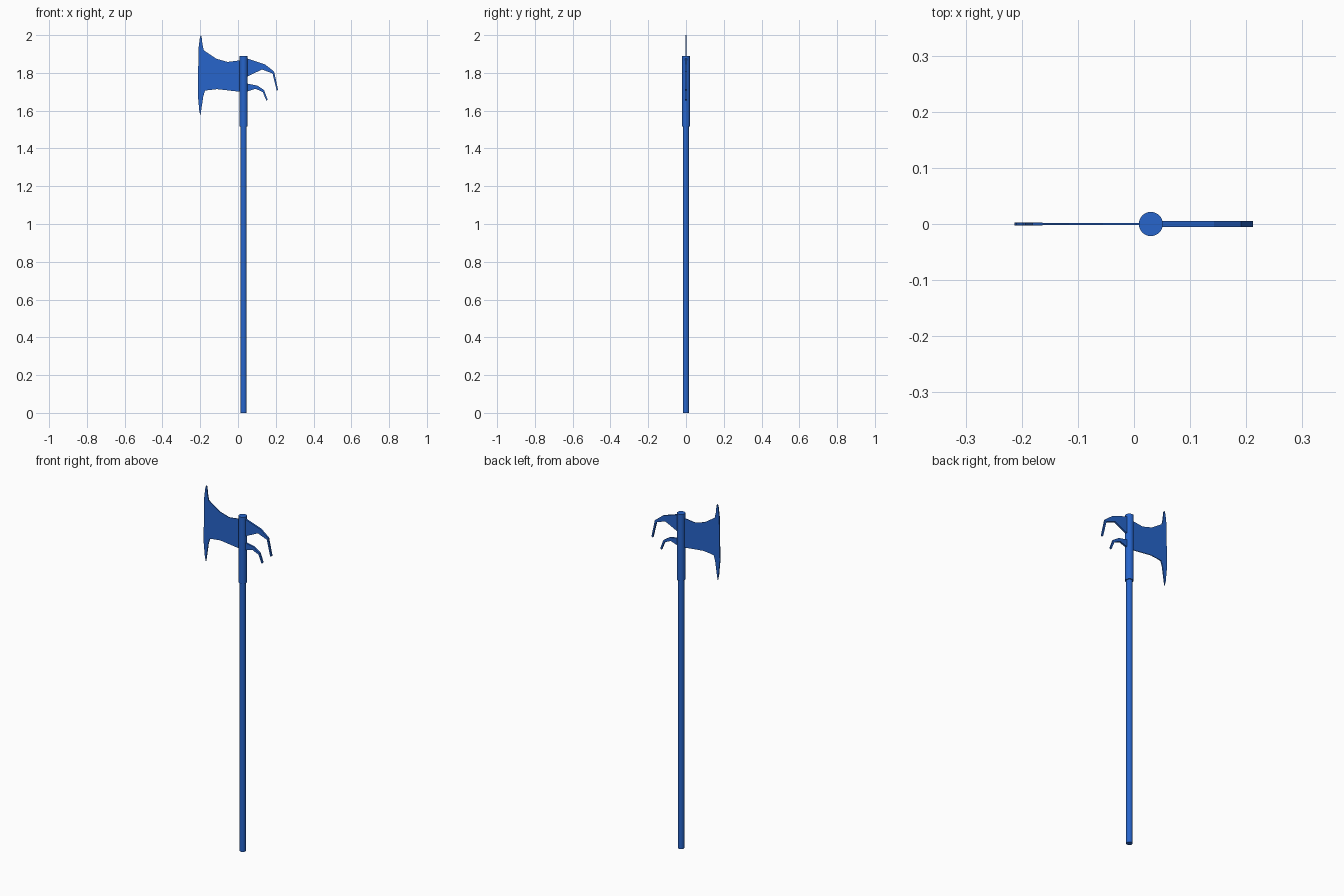
import bpy, bmesh

AXIS_X = 0.03
blue = bpy.data.materials.new("blue")
blue.diffuse_color = (0.02, 0.13, 0.6, 1)


def rod(name, radius, z0, z1):
    bpy.ops.mesh.primitive_cylinder_add(
        vertices=32, radius=radius, depth=z1 - z0,
        location=(AXIS_X, 0, (z0 + z1) / 2))
    ob = bpy.context.object
    ob.name = name
    ob.data.materials.append(blue)
    bpy.ops.object.shade_smooth_by_angle()


def plate(name, outline, half):
    """Extrude an (x, z) outline to a plate of thickness 2 * half."""
    bm = bmesh.new()
    face = bm.faces.new([bm.verts.new((x, -half, z)) for x, z in outline])
    ext = bmesh.ops.extrude_face_region(bm, geom=[face])
    moved = [g for g in ext["geom"] if isinstance(g, bmesh.types.BMVert)]
    bmesh.ops.translate(bm, vec=(0, 2 * half, 0), verts=moved)
    bmesh.ops.recalc_face_normals(bm, faces=bm.faces)
    me = bpy.data.meshes.new(name)
    bm.to_mesh(me)
    bm.free()
    me.materials.append(blue)
    bpy.context.collection.objects.link(bpy.data.objects.new(name, me))


# Pole and the wider socket holding the head
rod("shaft", 0.016, 0, 1.53)
rod("socket", 0.0215, 1.515, 1.89)

# Blade body narrowing toward the socket
plate("blade_body", [
    (0.03, 1.866), (0.01, 1.866), (-0.055, 1.858), (-0.115, 1.875),
    (-0.163, 1.907), (-0.163, 1.708), (-0.11, 1.714), (0.01, 1.70),
    (0.03, 1.70)], 0.002)

# Slightly thicker cutting edge with long horns
plate("blade_edge", [
    (-0.163, 1.907), (-0.181, 1.919), (-0.188, 1.95), (-0.193, 1.995),
    (-0.198, 2.0), (-0.203, 1.98), (-0.209, 1.93), (-0.211, 1.80),
    (-0.213, 1.685), (-0.205, 1.60), (-0.199, 1.573), (-0.195, 1.60),
    (-0.184, 1.675), (-0.175, 1.706), (-0.163, 1.708)], 0.003)

# Two hooked claws on the back
plate("upper_claw", [
    (0.03, 1.879), (0.05, 1.876), (0.143, 1.845), (0.191, 1.807),
    (0.212, 1.711), (0.205, 1.706), (0.183, 1.797), (0.127, 1.818),
    (0.05, 1.781), (0.03, 1.772)], 0.005)
plate("lower_claw", [
    (0.03, 1.745), (0.05, 1.743), (0.102, 1.733), (0.138, 1.709),
    (0.157, 1.658), (0.150, 1.653), (0.131, 1.699), (0.092, 1.716),
    (0.05, 1.702), (0.03, 1.697)], 0.005)
